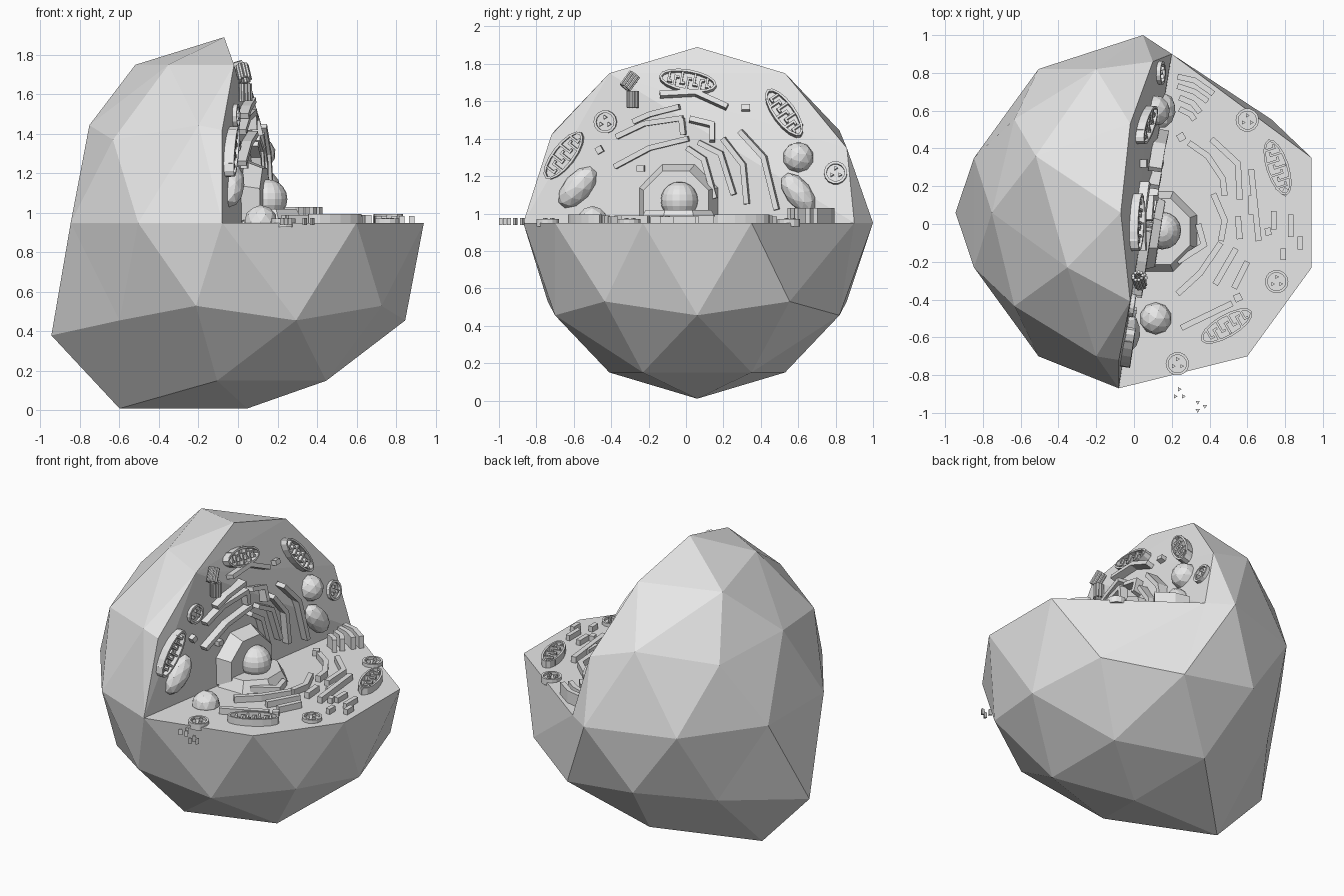
import bpy, bmesh, math
from mathutils import Matrix, Vector
from mathutils.bvhtree import BVHTree

cube = bpy.data.objects.get("Cube")
if cube:
    bpy.data.objects.remove(cube, do_unlink=True)

grey = bpy.data.materials.new("light_grey")
grey.use_nodes = True
grey.diffuse_color = (0.8, 0.8, 0.8, 1)
grey.node_tree.nodes["Principled BSDF"].inputs["Base Color"].default_value = (0.8, 0.8, 0.8, 1)


def finish(name, bm):
    bmesh.ops.recalc_face_normals(bm, faces=bm.faces)
    mesh = bpy.data.meshes.new(name)
    bm.to_mesh(mesh)
    bm.free()
    mesh.materials.append(grey)
    obj = bpy.data.objects.new(name, mesh)
    bpy.context.collection.objects.link(obj)
    return obj


# Cell body: a faceted ball with its upper +x quarter opened
CENTRE = Vector((0.047, 0.06, 0.95))
FLOOR = 0.95
body = bmesh.new()
bmesh.ops.create_icosphere(body, subdivisions=2, radius=0.94, matrix=Matrix.Translation(CENTRE))


def near(p):
    return min(body.verts, key=lambda v: (v.co - Vector(p)).length)


top = near((0.05, 0.06, 1.89))
top_f, top_b = near((0.2, -0.41, 1.75)), near((0.2, 0.53, 1.75))
mid_f, mid_b = near((0.31, -0.74, 1.37)), near((0.31, 0.86, 1.37))
low_f, low_b = near((0.05, -0.88, 0.95)), near((0.6, 0.82, 0.95))
rim = [near((0.6, -0.7, 0.95)), near((0.94, -0.23, 0.95)), near((0.94, 0.35, 0.95))]
bulge, heel, crown = near((-0.79, 0.06, 0.53)), near((-0.45, 0.06, 0.15)), near((-0.35, 0.35, 1.75))
spare = body.faces.get([mid_f, low_f, rim[0]])
if spare:
    body.faces.remove(spare)
opened = [v for v in body.verts if v.co.z > 1 and v.co.x > 0.5]
bmesh.ops.delete(body, geom=opened, context="VERTS")
for vert, spot in (
    (top, (-0.07, 0.06, 1.89)), (top_f, (-0.02, -0.41, 1.75)), (top_b, (-0.02, 0.53, 1.75)),
    (mid_f, (-0.08, -0.72, 1.42)), (mid_b, (0.1, 0.86, 1.35)), (low_f, (-0.08, -0.87, 0.95)),
    (low_b, (0.2, 0.9, 0.95)), (bulge, (-0.945, 0.06, 0.38)), (heel, (-0.6, 0.06, 0.01)),
    (crown, (-0.52, 0.36, 1.75)),
):
    vert.co = spot
for loop in ([low_f] + rim + [low_b], [top, top_f, top_b], [top_b, top_f, mid_b],
             [mid_b, top_f, low_b], [low_b, top_f, low_f], [top_f, mid_f, low_f]):
    body.faces.new(loop)
bmesh.ops.recalc_face_normals(body, faces=body.faces)
tree = BVHTree.FromBMesh(body)
finish("cell_body", body)


# Local frames: u, v along the surface and n out of it
def on_floor(x, y):
    return Matrix.Translation((x, y, FLOOR))


def on_wall(y, z):
    hit, n, _, _ = tree.ray_cast(Vector((2, y, z)), Vector((-1, 0, 0)))
    if n.x < 0:
        n = -n
    v = n.cross(Vector((0, 1, 0))).normalized() * -1
    if v.z < 0:
        v = -v
    u = v.cross(n)
    m = Matrix((u, v, n)).transposed().to_4x4()
    m.translation = hit
    return m


def turned(m, degrees):
    return m @ Matrix.Rotation(math.radians(degrees), 4, "Z")


def prism(bm, outline, height, m, sink=0.02):
    low = [bm.verts.new(m @ Vector((p[0], p[1], -sink))) for p in outline]
    high = [bm.verts.new(m @ Vector((p[0], p[1], height))) for p in outline]
    bm.faces.new(low)
    bm.faces.new(high)
    for i in range(len(low)):
        j = (i + 1) % len(low)
        bm.faces.new((low[i], low[j], high[j], high[i]))


def ribbon(bm, points, width, height, m):
    pts = [Vector(p) for p in points]
    left, right = [], []
    for i, p in enumerate(pts):
        a = (p - pts[i - 1]).normalized() if i else None
        b = (pts[i + 1] - p).normalized() if i < len(pts) - 1 else None
        d = ((a or b) + (b or a)).normalized()
        side = Vector((-d.y, d.x)) * width / 2 / max(0.5, d.dot(a or b))
        left.append(p + side)
        right.append(p - side)
    prism(bm, left + right[::-1], height, m)


def oval(a, b, sides):
    return [(a * math.cos(t * math.tau / sides), b * math.sin(t * math.tau / sides)) for t in range(sides)]


def band(bm, a, b, thick, height, sides, m):
    outer, inner = oval(a, b, sides), oval(a - thick, b - thick, sides)
    for i in range(sides):
        j = (i + 1) % sides
        prism(bm, [outer[i], outer[j], inner[j], inner[i]], height, m)


def folded_strips(name, place, strips, width, height):
    bm = bmesh.new()
    for strip in strips:
        pts = [Vector(p) / 100 for p in strip]
        mid = sum(pts, Vector((0, 0))) / len(pts)
        ribbon(bm, [p - mid for p in pts], width, height, place(*mid))
    finish(name, bm)


# Folded membranes around the nucleus and the stacked strips behind them
folded_strips("floor_membranes", on_floor, [
    [(29, 43), (39, 36), (47, 24), (48, 15)], [(41, 45), (55, 32), (56, 13)],
    [(34, 0), (37, -11), (23, -20)], [(46, -10), (35, -26), (23, -37)],
    [(54, -13), (43, -32)], [(60, -20), (53, -34)], [(52, -42), (25, -55)],
    [(62, 29), (66, -9)], [(42, 16), (48, 2), (46, -9)], [(55, 4), (56, -8)],
], 0.032, 0.04)
folded_strips("wall_membranes", on_wall, [
    [(-38, 125), (-19, 135), (2, 140)], [(-37, 141), (-22, 148), (-1, 151)],
    [(-28, 149), (-19, 153), (-3, 157)], [(-14, 163), (5, 164), (22, 156)],
    [(-2, 151), (-1, 142)], [(2, 150), (14, 147), (14, 138)],
    [(7, 138), (19, 132), (26, 110)], [(20, 140), (31, 126), (33, 105)],
    [(29, 144), (42, 130), (49, 102)], [(1, 135), (10, 129), (16, 108)],
], 0.028, 0.05)
folded_strips("stacked_strips", on_floor, [
    [(23, 78), (32, 76), (42, 69)], [(23, 73), (32, 70), (39, 65)],
    [(24, 67), (31, 64), (35, 59)], [(24, 61), (30, 58), (32, 55)],
], 0.03, 0.08)


# Nucleus: two bevelled half shells and the core
def shell(name, m, height):
    bm = bmesh.new()
    bmesh.ops.create_cone(bm, cap_ends=True, segments=8, radius1=0.23, radius2=0.19, depth=height,
                          matrix=turned(m, 22.5) @ Matrix.Translation((0, 0, height / 2)))
    finish(name, bm)


shell("nucleus_wall_shell", on_wall(-0.04, 1.05), 0.09)
shell("nucleus_floor_shell", on_floor(0.12, -0.04), 0.07)
core = bmesh.new()
bmesh.ops.create_uvsphere(core, u_segments=16, v_segments=10, radius=0.1,
                          matrix=Matrix.Translation((0.15, -0.035, 1.07)))
finish("nucleus_core", core)


# Oval power bodies: raised rim with alternating inner folds
def power_body(name, m, a=0.155, b=0.06):
    bm = bmesh.new()
    prism(bm, oval(a, b, 16), 0.012, m)
    band(bm, a, b, 0.013, 0.045, 16, m)
    for i in range(-3, 4):
        x, s = i * a / 4.5, 1 if i % 2 else -1
        ribbon(bm, [(x, s * b * 0.75), (x, -s * b * 0.25), (x + 0.02, -s * b * 0.25)], 0.012, 0.038, m)
    finish(name, bm)


for i, (place, u, v, angle) in enumerate((
    (on_floor, 0.76, 0.3, 108), (on_floor, 0.49, -0.54, 30), (on_wall, 0.01, 1.7, -10),
    (on_wall, 0.525, 1.53, -55), (on_wall, -0.65, 1.31, 52),
)):
    power_body(f"power_body_{i}", turned(place(u, v), angle))


# Round and egg-shaped sacs
def sac(name, m, a, b, c):
    bm = bmesh.new()
    bmesh.ops.create_icosphere(bm, subdivisions=2, radius=1, matrix=m @ Matrix.Diagonal((a, b, c, 1)))
    finish(name, bm)


sac("floor_sac", on_floor(0.115, -0.5) @ Matrix.Translation((0, 0, 0.005)), 0.085, 0.085, 0.085)
sac("wall_sac", on_wall(0.6, 1.3), 0.083, 0.083, 0.083)
sac("front_egg_sac", turned(on_wall(-0.58, 1.14), 48), 0.135, 0.075, 0.07)
sac("back_egg_sac", turned(on_wall(0.6, 1.11), -52), 0.125, 0.07, 0.07)


# Ring vesicles holding three small grains
def grains(bm, m, spread=0.025):
    for k in range(3):
        t = math.radians(90 + 120 * k)
        tri = [(p[0] + spread * math.cos(t), p[1] + spread * math.sin(t)) for p in oval(0.013, 0.013, 3)]
        prism(bm, tri, 0.025, m, 0.012)


for i, (place, u, v) in enumerate((
    (on_floor, 0.6, 0.55), (on_floor, 0.755, -0.305), (on_floor, 0.23, -0.74),
    (on_wall, -0.43, 1.49), (on_wall, 0.8, 1.215),
)):
    bm = bmesh.new()
    m = place(u, v)
    prism(bm, oval(0.055, 0.055, 14), 0.006, m)
    band(bm, 0.062, 0.062, 0.014, 0.022, 14, m)
    grains(bm, m)
    finish(f"ring_vesicle_{i}", bm)

# Grains released outside the body
bm = bmesh.new()
grains(bm, on_floor(0.24, -0.9))
grains(bm, turned(on_floor(0.35, -0.965), 30))
finish("loose_grains", bm)

# Crossed bundles of rods
for i, (y, z, angle) in enumerate(((-0.3, 1.7, -35), (-0.28, 1.61, 0))):
    bm = bmesh.new()
    m = turned(on_wall(y, z), angle)
    for x, h in oval(0.026, 0.026, 9):
        rod = m @ Matrix.Translation((x, 0, h + 0.035)) @ Matrix.Rotation(math.pi / 2, 4, "X")
        bmesh.ops.create_cone(bm, cap_ends=True, segments=6, radius1=0.009, radius2=0.009, depth=0.09, matrix=rod)
    finish(f"rod_bundle_{i}", bm)

# Small blocks and bars scattered on both cut faces
bm = bmesh.new()
for place, u, v, a, b, angle in (
    (on_floor, 0.25, 0.46, 0.02, 0.02, 30), (on_floor, 0.71, -0.04, 0.016, 0.02, 10),
    (on_floor, 0.55, -0.39, 0.02, 0.02, 25), (on_floor, 0.8, 0.17, 0.02, 0.015, 60),
    (on_floor, 0.74, 0.02, 0.014, 0.05, 0), (on_floor, 0.83, -0.01, 0.014, 0.06, 0),
    (on_floor, 0.88, -0.1, 0.014, 0.035, 0), (on_floor, 0.79, -0.16, 0.014, 0.03, 0),
    (on_floor, 0.62, 0.1, 0.014, 0.05, 0), (on_wall, -0.46, 1.34, 0.018, 0.018, 30),
    (on_wall, -0.24, 1.24, 0.02, 0.016, 0), (on_wall, 0.32, 1.56, 0.022, 0.015, 0),
):
    prism(bm, [(-a, -b), (a, -b), (a, b), (-a, b)], 0.035, turned(place(u, v), angle))
finish("small_blocks", bm)
